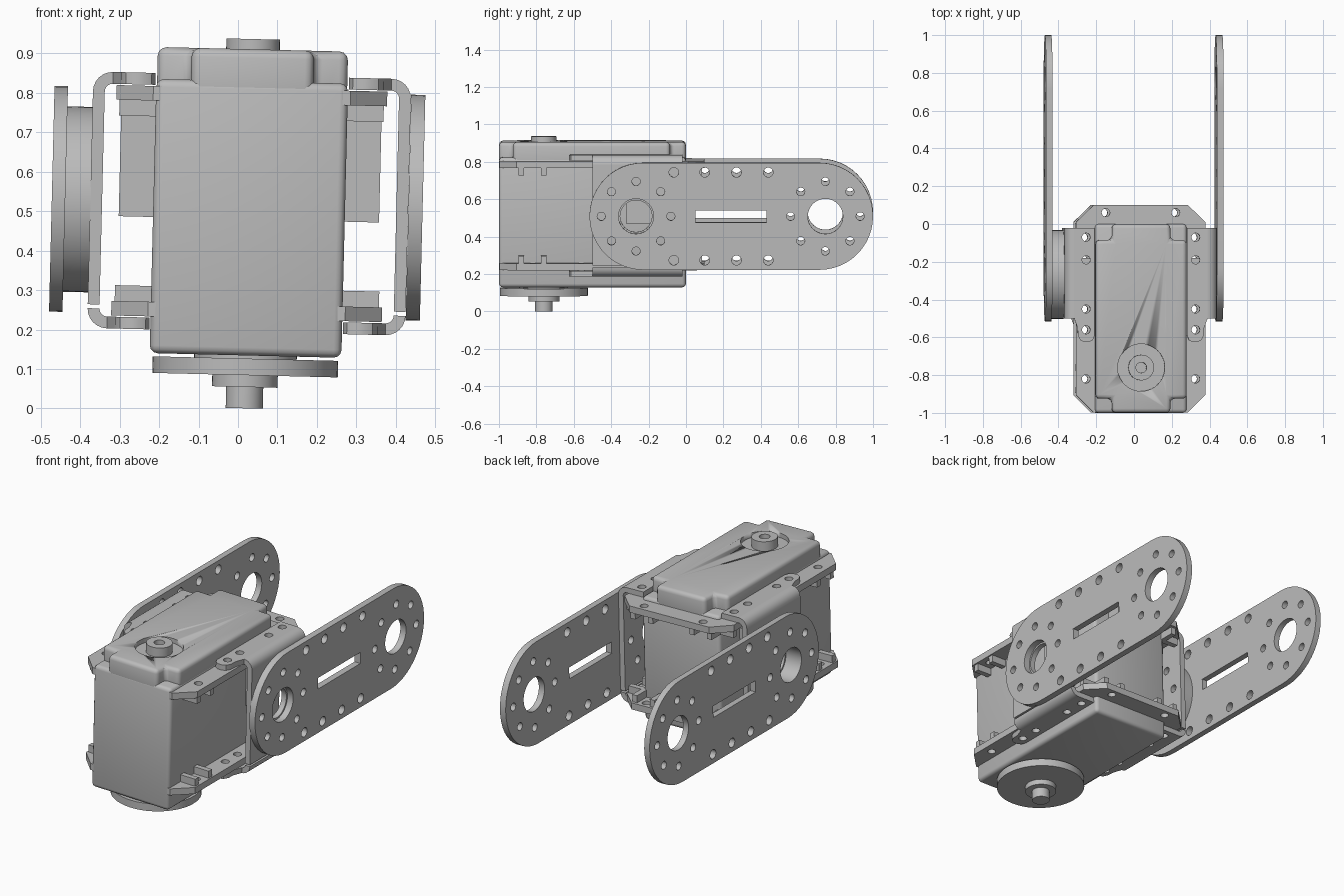
import bpy, bmesh, math
from mathutils import Matrix, Vector

cube = bpy.data.objects.get("Cube")
if cube:
    bpy.data.objects.remove(cube, do_unlink=True)

grey = bpy.data.materials.new("plain_grey")
grey.use_nodes = True
COLOUR = (0.5, 0.5, 0.5, 1)
grey.diffuse_color = COLOUR
grey.node_tree.nodes["Principled BSDF"].inputs["Base Color"].default_value = COLOUR

CX = 0.0285           # centre line of the motor
MID = 0.52            # height of the pivot axis
PIVOT_Y = -0.267
HORN_Y = -0.76
# The whole assembly leans slightly to one side
TILT = (Matrix.Translation((0, 0, MID)) @ Matrix.Rotation(0.0245, 4, 'Y')
        @ Matrix.Translation((0, 0, -MID)))
# Turns a flat (u, v) drawing so that u runs along y and v along z
SIDEWAYS = Matrix(((0, 0, 1, 0), (1, 0, 0, 0), (0, 1, 0, 0), (0, 0, 0, 1)))


def finish(name, bm):
    bmesh.ops.remove_doubles(bm, verts=bm.verts, dist=0.0001)
    bmesh.ops.recalc_face_normals(bm, faces=bm.faces)
    bm.transform(TILT)
    mesh = bpy.data.meshes.new(name)
    bm.to_mesh(mesh)
    bm.free()
    mesh.materials.append(grey)
    for face in mesh.polygons:
        face.use_smooth = True
    mesh.set_sharp_from_angle(angle=math.radians(35))
    obj = bpy.data.objects.new(name, mesh)
    bpy.context.scene.collection.objects.link(obj)
    return obj


def circle(u, v, r, n=20):
    return [(u + r * math.cos(i * math.tau / n), v + r * math.sin(i * math.tau / n))
            for i in range(n)]


def plate(name, outline, holes, low, high, sideways=False):
    """Flat sheet with holes, between two levels along its normal."""
    curve = bpy.data.curves.new(name, 'CURVE')
    curve.dimensions = '2D'
    curve.fill_mode = 'BOTH'
    curve.extrude = (high - low) / 2
    for loop in [outline] + holes:
        spline = curve.splines.new('POLY')
        spline.points.add(len(loop) - 1)
        for point, (u, v) in zip(spline.points, loop):
            point.co = (u, v, 0, 1)
        spline.use_cyclic_u = True
    temp = bpy.data.objects.new(name + "_curve", curve)
    bpy.context.scene.collection.objects.link(temp)
    graph = bpy.context.evaluated_depsgraph_get()
    mesh = bpy.data.meshes.new_from_object(temp.evaluated_get(graph))
    bm = bmesh.new()
    bm.from_mesh(mesh)
    bpy.data.objects.remove(temp, do_unlink=True)
    bpy.data.curves.remove(curve)
    bpy.data.meshes.remove(mesh)
    bm.transform(Matrix.Translation((0, 0, (low + high) / 2)))
    if sideways:
        bm.transform(SIDEWAYS)
    return finish(name, bm)


def prism(name, outline, low, high, bevel=0.0, along_y=False):
    """Solid from an outline, raised along z (or along y from an xz outline)."""
    place = (lambda u, v, w: (u, w, v)) if along_y else (lambda u, v, w: (u, v, w))
    bm = bmesh.new()
    face = bm.faces.new([bm.verts.new(place(u, v, low)) for u, v in outline])
    new = bmesh.ops.extrude_face_region(bm, geom=[face])["geom"]
    shift = Vector(place(0, 0, high - low))
    bmesh.ops.translate(bm, verts=[g for g in new if isinstance(g, bmesh.types.BMVert)],
                        vec=shift)
    bmesh.ops.recalc_face_normals(bm, faces=bm.faces)
    if bevel:
        bmesh.ops.bevel(bm, geom=bm.edges[:], offset=bevel, segments=3,
                        profile=0.5, affect='EDGES')
    return finish(name, bm)


def box(name, x, y, z, bevel=0.0):
    outline = [(x[0], y[0]), (x[1], y[0]), (x[1], y[1]), (x[0], y[1])]
    return prism(name, outline, z[0], z[1], bevel)


def bolt_circle(y):
    return [circle(y + 0.186 * math.cos(i * math.tau / 8),
                   MID + 0.186 * math.sin(i * math.tau / 8), 0.022, 14) for i in range(8)]


# Motor body
box("motor_body", (CX - 0.243, CX + 0.243), (-1, 0), (0.135, 0.83), 0.02)

# Cap with notched corners and a round recess
W, N = 0.241, 0.155
cap = prism("motor_cap", [
    (CX - N, -0.999), (CX + N, -0.999), (CX + N, -0.925), (CX + W, -0.925),
    (CX + W, -0.085), (CX + N, -0.085), (CX + N, -0.001), (CX - N, -0.001),
    (CX - N, -0.085), (CX - W, -0.085), (CX - W, -0.925), (CX - N, -0.925)],
    0.76, 0.911, 0.022)
cutter = prism("recess_cutter", circle(CX, HORN_Y, 0.125, 40), 0.885, 1.0)
cutter.hide_render = True
cutter.hide_viewport = True
cutter.display_type = 'WIRE'
recess = cap.modifiers.new("recess", 'BOOLEAN')
recess.operation = 'DIFFERENCE'
recess.object = cutter
recess.solver = 'EXACT'
plate("cap_boss", circle(CX, HORN_Y, 0.068, 32), [circle(CX, HORN_Y, 0.028)], 0.87, 0.937)

# Output horn beneath the motor
for name, radius, low, high in (("horn_neck", 0.13, 0.12, 0.15), ("horn_disc", 0.235, 0.085, 0.127),
                                ("horn_hub", 0.083, 0.055, 0.09), ("horn_shaft", 0.047, 0.001, 0.06)):
    prism(name, circle(CX, HORN_Y, radius, 48), low, high)

# Upper and lower mounting flanges with ribs
SCREWS_Y = (-0.07, -0.19, -0.45, -0.56)
HALF, INNER = 0.343, 0.25
flange = [(CX - INNER, -0.998), (CX + INNER, -0.998), (CX + HALF, -0.905), (CX + HALF, 0.01),
          (CX + INNER, 0.1), (CX - INNER, 0.1), (CX - HALF, 0.01), (CX - HALF, -0.905)]
flange_holes = [circle(CX + s * 0.29, y, 0.022, 14) for s in (-1, 1) for y in SCREWS_Y + (-0.82,)]
flange_holes += [circle(CX + s * 0.185, 0.06, 0.022, 14) for s in (-1, 1)]


def level(top, a, b):
    """Height range on the upper side, or mirrored onto the lower side."""
    return (MID + a, MID + b) if top else (MID - b, MID - a)


for top, tag in ((True, "upper"), (False, "lower")):
    plate(tag + "_flange", flange, flange_holes, *level(top, 0.255, 0.292))
    for s in (-1, 1):
        def span(a, b):
            return tuple(sorted((CX + s * a, CX + s * b)))
        for y in (-0.88, -0.76, -0.13, -0.01):
            box(tag + "_side_rib", span(0.235, 0.335), (y - 0.015, y + 0.015),
                level(top, 0.215, 0.26))
        for x in (0.13, 0.24):
            box(tag + "_rear_rib", span(x - 0.015, x + 0.015), (-0.01, 0.085),
                level(top, 0.215, 0.26))

# U-shaped brackets gripping the motor on both sides
OUT, T, R = 0.403, 0.03, 0.05
wall_holes = bolt_circle(PIVOT_Y) + [circle(PIVOT_Y, MID, 0.085, 32)]
for s, tag in ((-1, "right"), (1, "left")):
    faces = sorted((CX + s * OUT, CX + s * (OUT - T)))
    plate(tag + "_bracket_wall", [(-0.5, 0.255), (-0.02, 0.255), (-0.02, 0.795), (-0.5, 0.795)],
          wall_holes, faces[0], faces[1], True)
    for top in (True, False):
        up = 1 if top else -1
        arc = []
        for radius, order in ((R, range(7)), (R - T, range(6, -1, -1))):
            for i in order:
                a = i * math.pi / 12
                arc.append((CX + s * (OUT - R + radius * math.cos(a)),
                            MID + up * (0.275 + radius * math.sin(a))))
        prism(tag + "_bracket_bend", arc, -0.5, -0.02, along_y=True)
        tab = [(0.245, -0.02), (0.353, -0.02), (0.353, -0.5), (0.335, -0.55), (0.333, -0.59),
               (0.32, -0.615), (0.3, -0.625), (0.275, -0.625), (0.255, -0.615), (0.245, -0.59)]
        plate(tag + "_bracket_tab", [(CX + s * x, y) for x, y in tab],
              [circle(CX + s * 0.29, y, 0.022, 14) for y in SCREWS_Y], *level(top, 0.295, 0.325))
    # Blocks on the motor sides inside the bracket
    edges = sorted((CX + s * 0.24, CX + s * 0.33))
    box(tag + "_side_block", edges, (-0.32, -0.18), (0.48, 0.735))

# Idler ring between the right bracket and its arm
plate("idler_ring", circle(PIVOT_Y, MID, 0.235, 48), [circle(PIVOT_Y, MID, 0.094, 32)],
      -0.44, -0.373, True)

# Long side arms with rounded ends
ARM_R = 0.286
arm = [(0.714 + ARM_R * math.sin(i * math.pi / 24), MID - ARM_R * math.cos(i * math.pi / 24))
       for i in range(25)]
arm += [(-0.23 - ARM_R * math.sin(i * math.pi / 24), MID + ARM_R * math.cos(i * math.pi / 24))
        for i in range(25)]
arm_holes = [circle(y, MID, 0.094, 32) for y in (PIVOT_Y, 0.745)]
arm_holes += bolt_circle(PIVOT_Y) + bolt_circle(0.745)
arm_holes += [circle(y, MID + dz, 0.026, 14) for y in (-0.065, 0.1, 0.27, 0.44)
              for dz in (-0.235, 0.235)]
arm_holes.append([(0.05, MID - 0.032), (0.43, MID - 0.032), (0.43, MID + 0.032), (0.05, MID + 0.032)])
for tag, low, high in (("right", -0.472, -0.438), ("left", 0.432, 0.468)):
    plate(tag + "_arm", arm, arm_holes, low, high, True)
